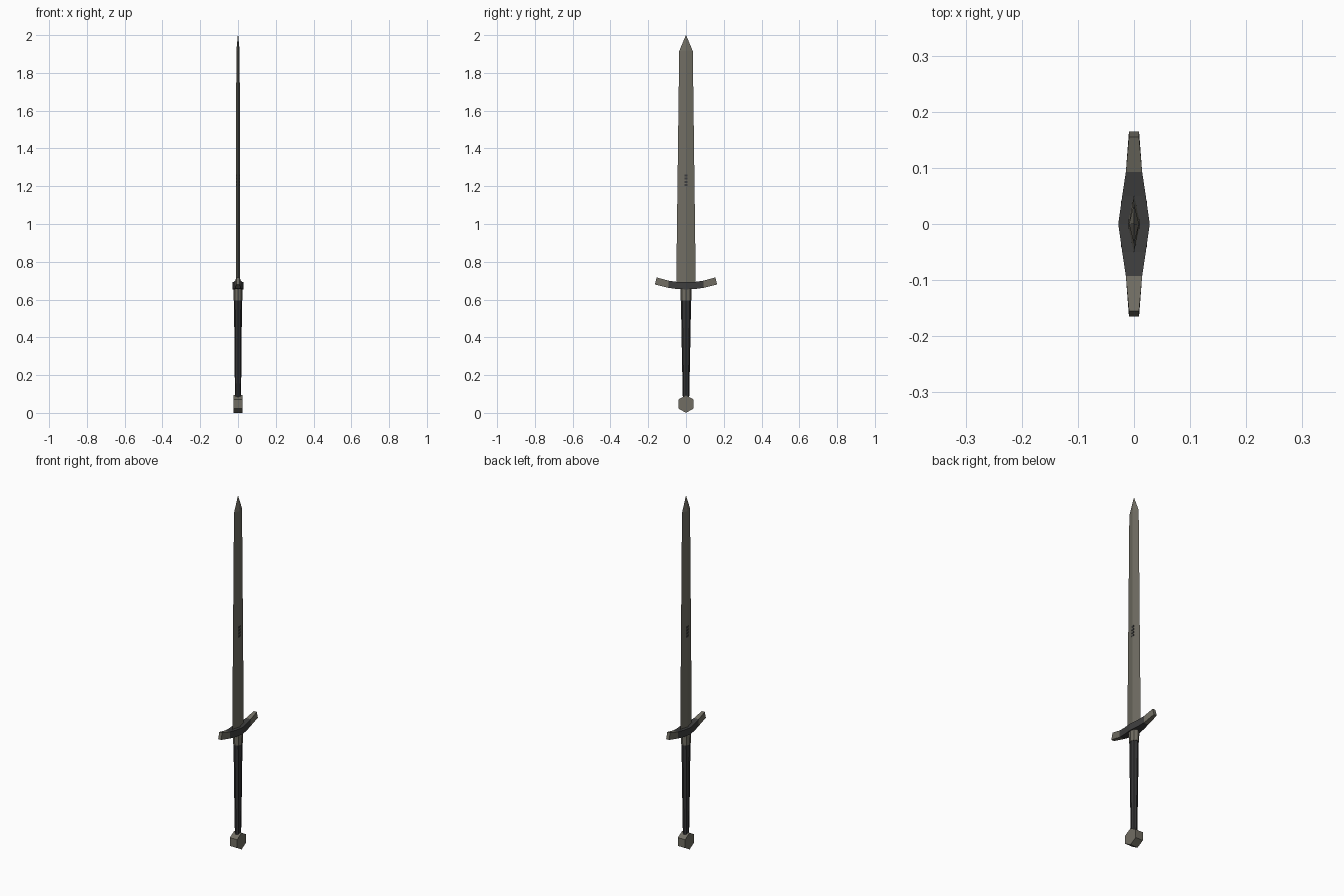
import bpy, bmesh, math

if "Cube" in bpy.data.objects:
    bpy.data.objects.remove(bpy.data.objects["Cube"])

def mat(name, srgb):
    m = bpy.data.materials.new(name)
    m.diffuse_color = tuple((c / 255) ** 2.2 for c in srgb) + (1,)
    m.use_nodes = True
    m.node_tree.nodes["Principled BSDF"].inputs["Base Color"].default_value = m.diffuse_color
    return m

STEEL = mat("aged steel", (112, 109, 99))
IRON = mat("dark iron", (64, 64, 64))
LEATHER = mat("dark leather", (54, 54, 55))

def loft(name, rings, mats, rule=None):
    """Skin a list of equal-sized vertex rings and cap both ends."""
    bm = bmesh.new()
    vs = [[bm.verts.new(p) for p in r] for r in rings]
    n = len(rings[0])
    for a, b in zip(vs, vs[1:]):
        for i in range(n):
            j = (i + 1) % n
            bm.faces.new((a[i], a[j], b[j], b[i]))
    bm.faces.new(vs[0][::-1])
    bm.faces.new(vs[-1])
    bmesh.ops.remove_doubles(bm, verts=bm.verts, dist=1e-5)
    bmesh.ops.recalc_face_normals(bm, faces=bm.faces)
    if rule:
        for f in bm.faces:
            f.material_index = rule(f.calc_center_median())
    me = bpy.data.meshes.new(name)
    bm.to_mesh(me)
    bm.free()
    for m in mats:
        me.materials.append(m)
    ob = bpy.data.objects.new(name, me)
    bpy.context.collection.objects.link(ob)
    return ob

def diamond(x, y, z):
    return [(x, 0, z), (0, y, z), (-x, 0, z), (0, -y, z)]

def oval(x, y, z, n=8):
    return [(x * math.cos(2 * math.pi * i / n), y * math.sin(2 * math.pi * i / n), z)
            for i in range(n)]

# Blade: diamond section, slight taper, then the point
loft("blade", [diamond(.011, .052, .66), diamond(.009, .036, 1.915),
               diamond(.0008, .0008, 2.0)], [STEEL])

# Small dark inlay bars on both blade faces
for side in (1, -1):
    for k in range(4):
        z = 1.206 + k * .017
        loft("blade_inlay", [[(side * .0075, -.008, h), (side * .0106, -.008, h),
                              (side * .0106, .008, h), (side * .0075, .008, h)]
                             for h in (z - .005, z + .005)], [IRON])

# Crossguard: (y, half thickness, bottom z, top z), mirrored about the centre
half = [(0, .028, .654, .692), (.05, .021, .656, .694), (.093, .0145, .662, .70),
        (.152, .009, .682, .716), (.165, .007, .683, .715)]
half[3:] = [(.155, .009, .68, .717)]
stations = [(-y, t, a, b) for y, t, a, b in half[:0:-1]] + half
rings = []
for y, t, a, b in stations:
    tilt = .010 * (1 if y > 0 else -1) if abs(y) > .15 else 0
    rings.append([(-t, y + tilt, a), (t, y + tilt, a), (t, y, b), (-t, y, b)])
loft("crossguard", rings, [IRON, STEEL], lambda c: int(abs(c.y) > .1))

# Collar and tapered grip
loft("collar", [oval(.023, .029, .595), oval(.024, .030, .67)], [STEEL])
loft("grip", [oval(.016, .017, .08), oval(.019, .0225, .345), oval(.021, .027, .6)], [LEATHER])

# Pommel: hexagonal prism with a point at the bottom
loft("pommel", [[(x, .047 * math.sin(math.pi * i / 3), .047 - .047 * math.cos(math.pi * i / 3))
                 for i in range(6)] for x in (-.023, .023)], [STEEL])
